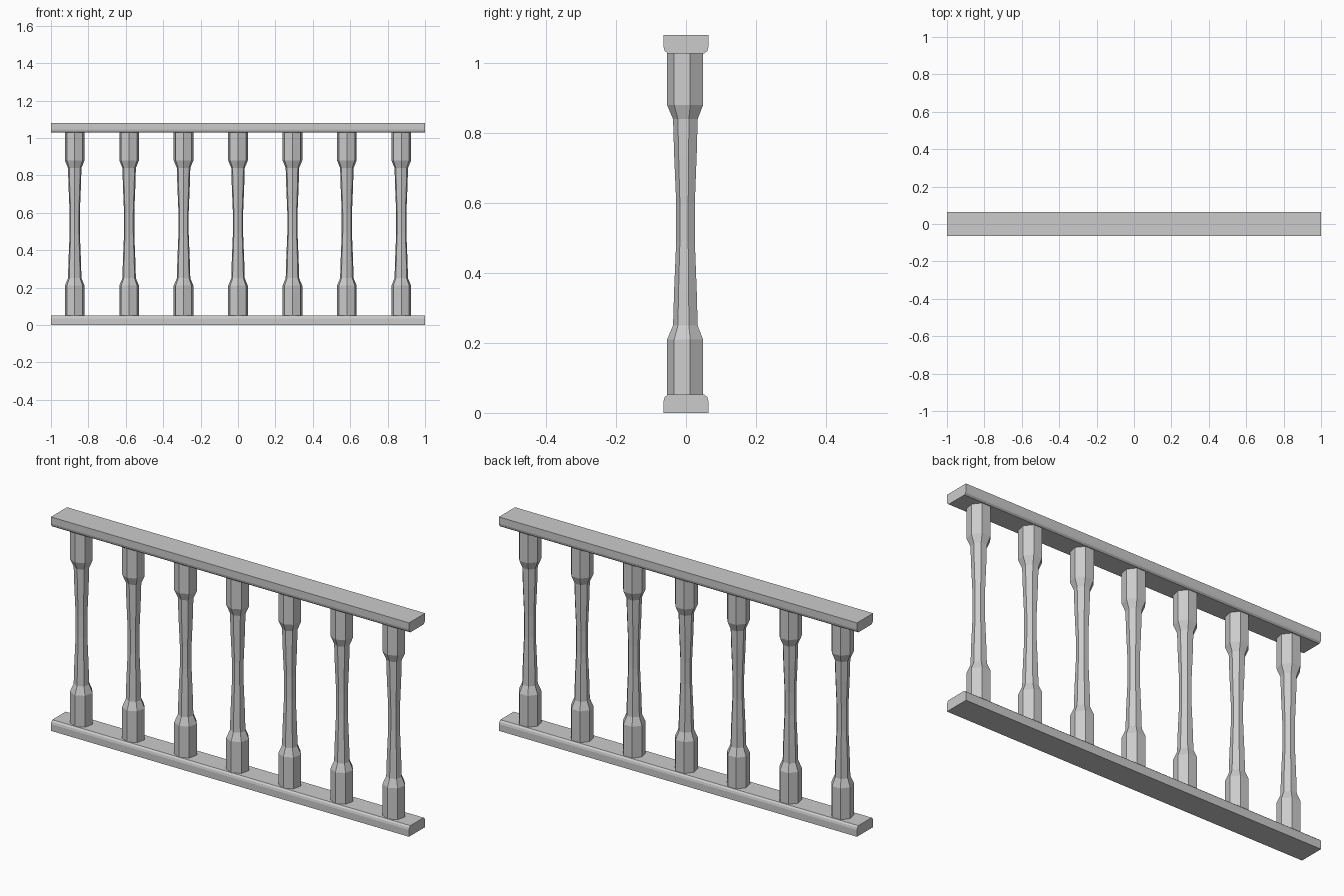
import bpy, bmesh, math

if "Cube" in bpy.data.objects:
    bpy.data.objects.remove(bpy.data.objects["Cube"])

SIDES = 7


def make_object(name, bm):
    bmesh.ops.recalc_face_normals(bm, faces=bm.faces)
    mesh = bpy.data.meshes.new(name)
    bm.to_mesh(mesh)
    bm.free()
    obj = bpy.data.objects.new(name, mesh)
    bpy.context.collection.objects.link(obj)
    return obj


# Rails: a section with rounded edges facing the balusters, drawn along x
def rail(name, z_outer, direction):
    half = [(0.064, 0.0), (0.064, 0.034), (0.061, 0.045), (0.053, 0.052)]
    section = half + [(-y, h) for y, h in reversed(half)]
    bm = bmesh.new()
    face = bm.faces.new([bm.verts.new((-1, y, z_outer + direction * h)) for y, h in section])
    new = bmesh.ops.extrude_face_region(bm, geom=[face])["geom"]
    bmesh.ops.translate(bm, vec=(2, 0, 0),
                        verts=[v for v in new if isinstance(v, bmesh.types.BMVert)])
    return make_object(name, bm)


rail("bottom_rail", 0.0, 1)
rail("top_rail", 1.08, -1)

# Baluster: seven-sided turned profile, (radius, height)
profile = [(0.054, 0.05), (0.054, 0.21), (0.037, 0.25), (0.034, 0.35), (0.028, 0.49),
           (0.028, 0.60), (0.034, 0.74), (0.037, 0.84), (0.054, 0.88), (0.054, 1.03)]
bm = bmesh.new()
rings = []
for r, z in profile:
    angles = [2 * math.pi * i / SIDES - math.pi / 2 for i in range(SIDES)]
    rings.append([bm.verts.new((r * math.cos(a), r * math.sin(a), z)) for a in angles])
for low, high in zip(rings, rings[1:]):
    for i in range(SIDES):
        j = (i + 1) % SIDES
        bm.faces.new((low[i], low[j], high[j], high[i]))
bm.faces.new(rings[0])
bm.faces.new(rings[-1])
first = make_object("baluster_1", bm)

# Repeat the baluster at even spacing
for i in range(7):
    obj = first if i == 0 else bpy.data.objects.new(f"baluster_{i + 1}", first.data)
    if i:
        bpy.context.collection.objects.link(obj)
    obj.location.x = (i - 3) * 0.291
